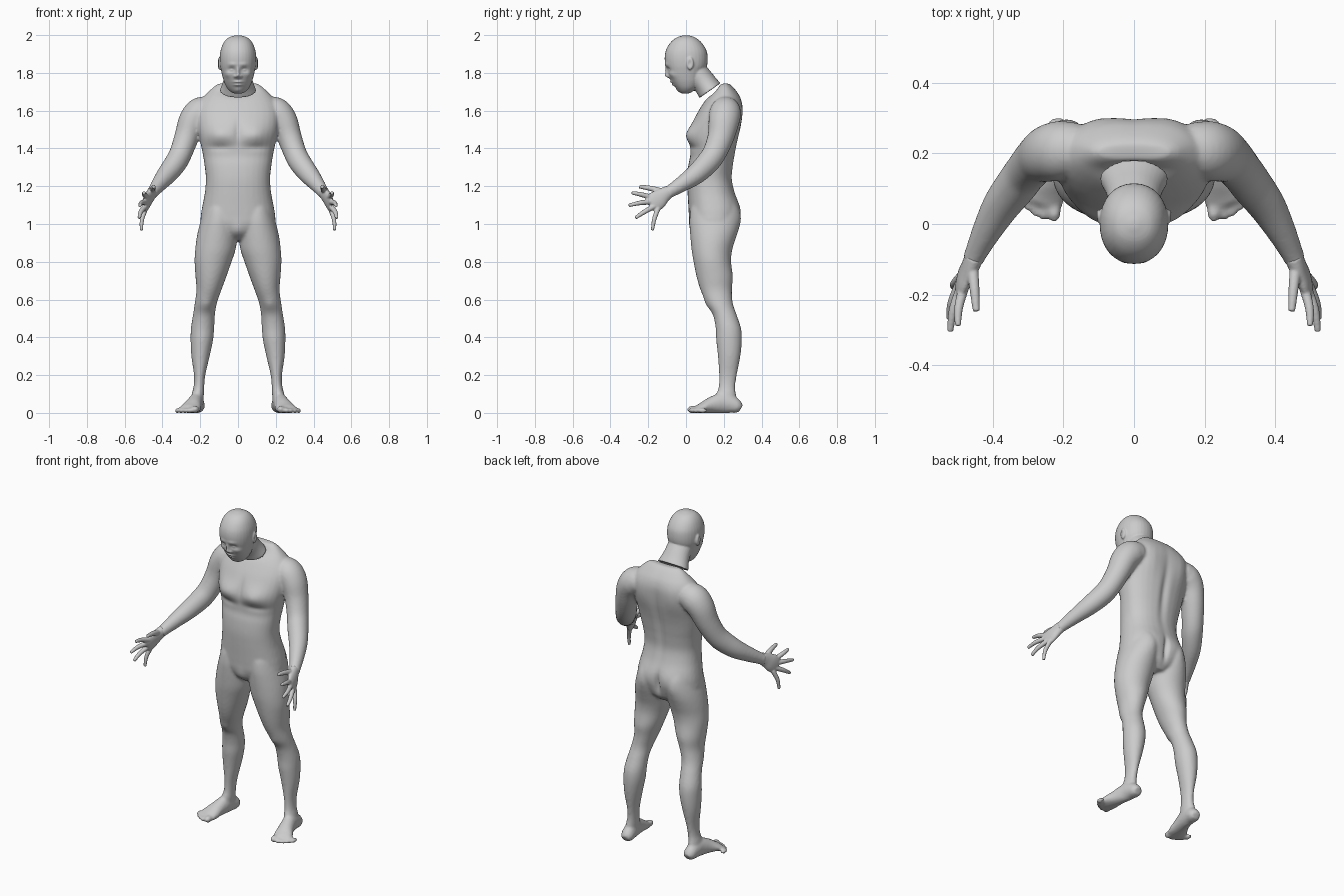
import bpy, bmesh, math
from mathutils import Vector

X = Vector((1, 0, 0))


def spline(rows, n=4):
    """Catmull-Rom resampling of rows of numbers."""
    out = []
    for i in range(len(rows) - 1):
        p = [rows[max(i - 1, 0)], rows[i], rows[i + 1], rows[min(i + 2, len(rows) - 1)]]
        for k in range(n):
            t = k / n
            out.append([0.5 * (2 * b + (c - a) * t + (2 * a - 5 * b + 4 * c - d) * t * t
                               + (3 * b - a - 3 * c + d) * t ** 3) for a, b, c, d in zip(*p)])
    return out + [list(rows[-1])]


def skin(bm, rings, power=2.0, seg=32):
    """Closed loft through rings given as (centre, axis_u, axis_v)."""
    loops = []
    for c, u, v in rings:
        loop = []
        for k in range(seg):
            a = 2 * math.pi * k / seg
            ca, sa = math.cos(a), math.sin(a)
            pu = math.copysign(abs(ca) ** (2 / power), ca)
            pv = math.copysign(abs(sa) ** (2 / power), sa)
            loop.append(bm.verts.new(c + u * pu + v * pv))
        loops.append(loop)
    for a, b in zip(loops, loops[1:]):
        for k in range(seg):
            j = (k + 1) % seg
            bm.faces.new((a[k], a[j], b[j], b[k]))
    bm.faces.new(loops[0][::-1])
    bm.faces.new(loops[-1])


def slices(bm, rows, s=1, power=2.0):
    """Horizontal sections: z, x_min, x_max, y_front, y_back."""
    skin(bm, [(Vector((s * (a + b) / 2, (f + k) / 2, z)), X * ((b - a) / 2),
               Vector((0, (k - f) / 2, 0))) for z, a, b, f, k in spline(rows)], power)


def tube(bm, rows, s=1, n=4):
    """Limb along a path: x, y, z, radius across x, other radius."""
    pts = spline(rows, n)
    ps = [Vector((s * r[0], r[1], r[2])) for r in pts]
    rings = []
    for i, p in enumerate(ps):
        t = (ps[min(i + 1, len(ps) - 1)] - ps[max(i - 1, 0)]).normalized()
        u = (X - t * X.dot(t)).normalized()
        rings.append((p, u * pts[i][3], t.cross(u) * pts[i][4]))
    skin(bm, rings)


def ball(bm, c, r):
    vs = bmesh.ops.create_uvsphere(bm, u_segments=20, v_segments=12, radius=1)['verts']
    for v in vs:
        v.co = Vector((c[i] + v.co[i] * r[i] for i in range(3)))


def finish(name, bm, voxel, smooth, bumps=()):
    """Fuse the overlapping volumes, smooth, then press in the surface detail."""
    bmesh.ops.recalc_face_normals(bm, faces=bm.faces)
    me = bpy.data.meshes.new(name)
    bm.to_mesh(me)
    bm.free()
    ob = bpy.data.objects.new(name, me)
    bpy.context.collection.objects.link(ob)
    m = ob.modifiers.new("fuse", 'REMESH')
    m.mode, m.voxel_size = 'VOXEL', voxel
    m = ob.modifiers.new("soften", 'SMOOTH')
    m.factor, m.iterations = 0.5, smooth
    dg = bpy.context.evaluated_depsgraph_get()
    ob.data = bpy.data.meshes.new_from_object(ob.evaluated_get(dg))
    ob.modifiers.clear()
    for v in ob.data.vertices:
        p, move = v.co.copy(), Vector()
        for c, r, d in bumps:
            q = (abs(p.x) if c[0] else p.x, p.y, p.z)
            e = sum(((q[i] - c[i]) / r[i]) ** 2 for i in range(3))
            if e < 9:
                g = math.exp(-e)
                move += Vector((d[0] * (1 if p.x > 0 else -1), d[1], d[2])) * g
        v.co = p + move
        v.co.z = max(v.co.z, 0)
    ob.data.polygons.foreach_set("use_smooth", [True] * len(ob.data.polygons))
    return ob


# torso: z, half width, front y, back y
bm = bmesh.new()
torso = [(.915, .05, .08, .23), (.95, .13, .04, .262), (1.0, .194, .02, .278), (1.05, .196, .015, .285),
         (1.1, .188, .012, .281), (1.17, .175, .008, .258), (1.24, .17, .006, .244), (1.31, .177, .012, .25),
         (1.36, .185, .022, .258), (1.41, .195, .02, .267), (1.46, .205, .014, .278), (1.52, .216, .028, .29),
         (1.58, .22, .055, .297), (1.63, .21, .085, .298), (1.67, .185, .112, .288),
         (1.70, .157, .135, .27), (1.73, .125, .16, .245), (1.745, .1, .18, .225)]
slices(bm, [(z, -w, w, f, b) for z, w, f, b in torso], power=2.3)

for s in (1, -1):
    # leg: z, inner x, outer x, front y, back y
    slices(bm, [(1.13, .03, .165, .045, .25), (1.08, .015, .18, .025, .272), (1.02, .004, .197, .018, .282),
                (.97, .002, .21, .02, .277), (.92, .004, .22, .024, .262), (.86, .014, .227, .03, .244),
                (.8, .034, .23, .04, .239), (.72, .062, .225, .056, .248), (.65, .088, .22, .077, .243),
                (.58, .112, .229, .108, .248), (.52, .122, .238, .142, .268), (.45, .126, .249, .157, .291),
                (.385, .132, .251, .16, .296), (.3, .15, .247, .169, .288), (.2, .173, .233, .175, .269),
                (.14, .179, .235, .173, .261), (.09, .181, .246, .16, .265), (.04, .189, .241, .16, .27)], s)
    # foot
    tube(bm, [(.212, .29, .022, .024, .022), (.213, .272, .032, .036, .036), (.216, .24, .045, .038, .047),
              (.222, .19, .052, .039, .054), (.236, .13, .04, .045, .042), (.25, .085, .026, .056, .028),
              (.262, .055, .018, .054, .02)], s)
    # toes: tip x, tip y, radius
    for x, y, r in [(.226, .012, .02), (.257, .014, .0145), (.281, .026, .0135),
                    (.302, .043, .0135), (.321, .065, .0135)]:
        ball(bm, (s * x, y + .022, r * .9), (r, .029, r))
    # arm
    tube(bm, [(.12, .21, 1.60, .06, .06), (.17, .21, 1.6, .075, .075), (.208, .207, 1.585, .08, .084),
              (.243, .2, 1.54, .074, .081), (.272, .184, 1.46, .065, .07), (.303, .15, 1.375, .06, .063),
              (.331, .112, 1.322, .059, .061), (.375, .053, 1.264, .053, .054), (.415, -.017, 1.215, .042, .043),
              (.446, -.08, 1.175, .032, .034), (.457, -.105, 1.16, .03, .033)], s)

finish("body", bm, .0085, 5, [
    ((.095, .03, 1.475), (.07, .1, .05), (0, -.023, 0)),       # chest muscles
    ((.1, .03, 1.405), (.07, .06, .018), (0, .007, 0)),        # fold under the chest
    ((0, .01, 1.49), (.018, .08, .07), (0, .009, 0)),          # breastbone groove
    ((.085, .28, 1.05), (.06, .08, .065), (0, .011, 0)),       # buttocks
    ((0, .28, 1.03), (.014, .08, .06), (0, -.02, 0)),          # cleft
    ((0, .27, 1.4), (.022, .06, .19), (0, -.012, 0)),          # spine groove
    ((.11, .29, 1.57), (.06, .06, .09), (0, .009, 0)),         # shoulder blades
    ((0, .03, .965), (.03, .05, .04), (0, -.008, 0)),
    ((.165, .09, .56), (.03, .04, .035), (0, -.009, 0)),       # kneecap
    ((0, .14, 1.715), (.085, .06, .035), (0, .015, -.02)),     # collar dip in front of the neck
])

# head and neck
bm = bmesh.new()
skull = [(1.999, .012, -.012, .012), (1.987, .05, -.05, .05), (1.96, .076, -.083, .083), (1.92, .092, -.106, .108),
         (1.88, .097, -.113, .115), (1.84, .095, -.109, .112), (1.81, .089, -.1, .1), (1.78, .082, -.089, .09),
         (1.75, .073, -.074, .08), (1.72, .058, -.053, .06), (1.698, .036, -.032, .03), (1.69, .015, -.018, .01)]
slices(bm, [(z, -w, w, f, b) for z, w, f, b in skull], power=2.15)
tube(bm, [(0, .03, 1.835, .07, .06), (0, .08, 1.77, .076, .063), (0, .105, 1.737, .084, .064),
          (0, .127, 1.706, .097, .068)])
for s in (1, -1):
    ball(bm, (s * .098, .022, 1.85), (.011, .019, .034))
finish("head", bm, .0048, 3, [
    ((.034, -.1, 1.817), (.019, .04, .013), (0, .011, 0)),     # eye sockets
    ((.034, -.09, 1.815), (.01, .03, .006), (0, -.006, 0)),    # eyelids
    ((.03, -.11, 1.845), (.024, .04, .01), (0, -.004, 0)),     # brows
    ((0, -.1, 1.785), (.011, .05, .013), (0, -.018, 0)),       # nose tip
    ((0, -.1, 1.808), (.009, .05, .02), (0, -.011, 0)),        # nose bridge
    ((.015, -.09, 1.781), (.008, .04, .008), (0, -.009, 0)),   # nostrils
    ((0, -.08, 1.752), (.022, .04, .006), (0, -.009, 0)),      # upper lip
    ((0, -.075, 1.736), (.02, .04, .006), (0, -.009, 0)),      # lower lip
    ((0, -.045, 1.705), (.022, .04, .014), (0, -.006, 0)),     # chin
    ((.055, -.08, 1.79), (.02, .04, .018), (.004, -.004, 0)),  # cheekbones
    ((.108, .02, 1.85), (.008, .009, .018), (-.008, 0, 0)),    # ear hollows
])

# hands
for s, side in ((1, "left"), (-1, "right")):
    bm = bmesh.new()
    tube(bm, [(.45, -.088, 1.173, .027, .032), (.463, -.12, 1.152, .025, .041), (.478, -.15, 1.128, .022, .051),
              (.489, -.18, 1.108, .017, .051), (.493, -.192, 1.1, .01, .042)], s)
    fingers = [((.458, -.115, 1.168), (.451, -.185, 1.188), (.446, -.247, 1.198), .014),
               ((.48, -.175, 1.138), (.496, -.237, 1.156), (.498, -.288, 1.165), .0125),
               ((.486, -.175, 1.118), (.511, -.242, 1.112), (.52, -.304, 1.098), .0125),
               ((.49, -.165, 1.095), (.515, -.222, 1.063), (.523, -.268, 1.032), .0125),
               ((.489, -.148, 1.083), (.508, -.168, 1.025), (.512, -.178, .966), .0115)]
    for a, b, c, r in fingers:
        tube(bm, [(*a, r * 1.2, r * 1.2), (*b, r, r), (*c, r * .7, r * .7)], s, 6)
    finish(side + "_hand", bm, .0042, 2)
